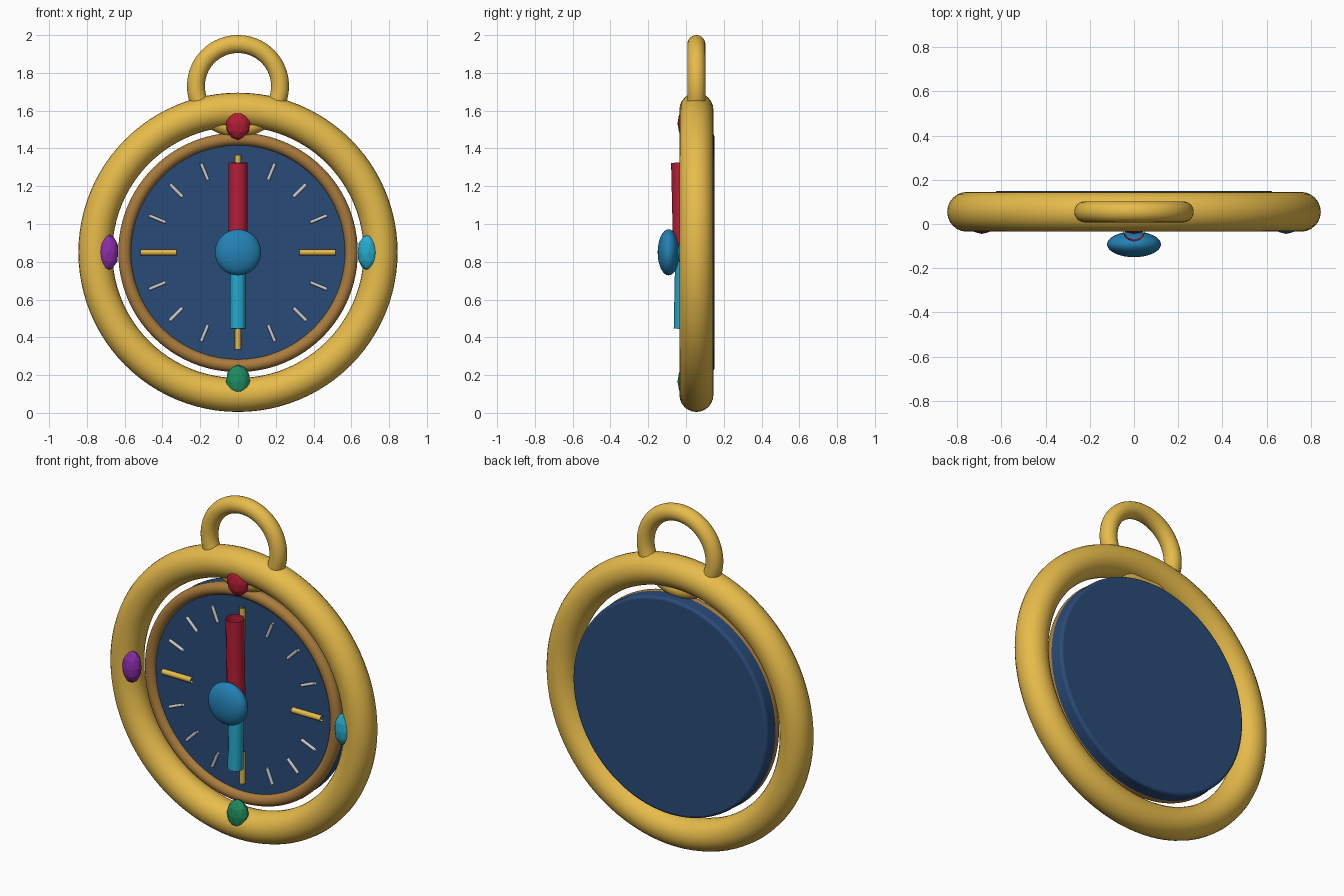
import bpy
from math import pi, sin, cos, radians

if "Cube" in bpy.data.objects:
    bpy.data.objects.remove(bpy.data.objects["Cube"])

CZ = 0.85      # height of the dial centre
RY = 0.055     # depth of the ring plane


def material(name, rgb):
    m = bpy.data.materials.new(name)
    m.diffuse_color = (*rgb, 1)
    m.use_nodes = True
    m.node_tree.nodes["Principled BSDF"].inputs["Base Color"].default_value = m.diffuse_color
    return m


gold = material("gold", (0.80, 0.50, 0.07))
brass = material("brass", (0.40, 0.20, 0.045))
navy = material("navy", (0.023, 0.07, 0.19))
blue = material("blue", (0.017, 0.22, 0.46))
red = material("red", (0.48, 0.013, 0.038))
cyan = material("cyan", (0.017, 0.40, 0.61))
green = material("green", (0.013, 0.26, 0.114))
purple = material("purple", (0.26, 0.026, 0.40))
silver = material("silver", (0.6, 0.6, 0.62))


def finish(name, mat, smooth=True):
    ob = bpy.context.object
    ob.name = name
    ob.data.materials.append(mat)
    if smooth:
        bpy.ops.object.shade_smooth_by_angle(angle=radians(40))
    return ob


def ring(name, z, major, minor, mat):
    bpy.ops.mesh.primitive_torus_add(
        location=(0, RY, z), rotation=(pi / 2, 0, 0), major_radius=major,
        minor_radius=minor, major_segments=96, minor_segments=24)
    return finish(name, mat)


def tube(name, start, end, radius, mat):
    """Straight open-ended round bar between two points."""
    cu = bpy.data.curves.new(name, 'CURVE')
    cu.dimensions = '3D'
    cu.bevel_depth = radius
    cu.bevel_resolution = 4
    sp = cu.splines.new('POLY')
    sp.points.add(1)
    sp.points[0].co = (*start, 1)
    sp.points[1].co = (*end, 1)
    ob = bpy.data.objects.new(name, cu)
    cu.materials.append(mat)
    bpy.context.collection.objects.link(ob)


def gem(name, x, z, width, height, mat):
    bpy.ops.mesh.primitive_ico_sphere_add(subdivisions=2, radius=1, location=(x, 0, z))
    bpy.context.object.scale = (width, 0.045, height)
    finish(name, mat, smooth=False)


# Outer ring, bezel and hanging loop (lower part sinks through the ring)
ring("outer_ring", CZ, 0.755, 0.09, gold)
ring("bezel", CZ, 0.60, 0.034, brass)
ring("hanging_loop", 1.73, 0.2225, 0.0475, gold)

# Dial disc with a softened edge
bpy.ops.mesh.primitive_cylinder_add(vertices=96, radius=0.63, depth=0.10,
                                    location=(0, 0.10, CZ), rotation=(pi / 2, 0, 0))
dial = finish("dial", navy)
bev = dial.modifiers.new("soft_edge", 'BEVEL')
bev.width = 0.015
bev.segments = 3

# Sixteen hour marks, the four main ones longer and gold
for i in range(16):
    a = i * pi / 8
    main = i % 4 == 0
    r0, r1 = (0.325, 0.515) if main else (0.415, 0.51)
    tube(f"dial_mark_{i}",
         (r0 * cos(a), 0.04, CZ + r0 * sin(a)), (r1 * cos(a), 0.04, CZ + r1 * sin(a)),
         0.016 if main else 0.009, gold if main else silver)

# Hands and domed hub
tube("upper_hand", (0, -0.018, CZ), (0, -0.029, 1.325), 0.05, red)
tube("lower_hand", (0, -0.015, CZ), (0, -0.023, 0.445), 0.042, cyan)
bpy.ops.mesh.primitive_uv_sphere_add(segments=32, ring_count=16, radius=1,
                                     location=(0, -0.092, CZ))
bpy.context.object.scale = (0.122, 0.058, 0.122)
finish("hub", blue)

# Four faceted gems set in the ring
gem("top_gem", 0, 1.533, 0.066, 0.088, red)
gem("bottom_gem", 0, 0.167, 0.066, 0.088, green)
gem("left_gem", -0.688, CZ, 0.057, 0.096, purple)
gem("right_gem", 0.688, CZ, 0.057, 0.096, cyan)
